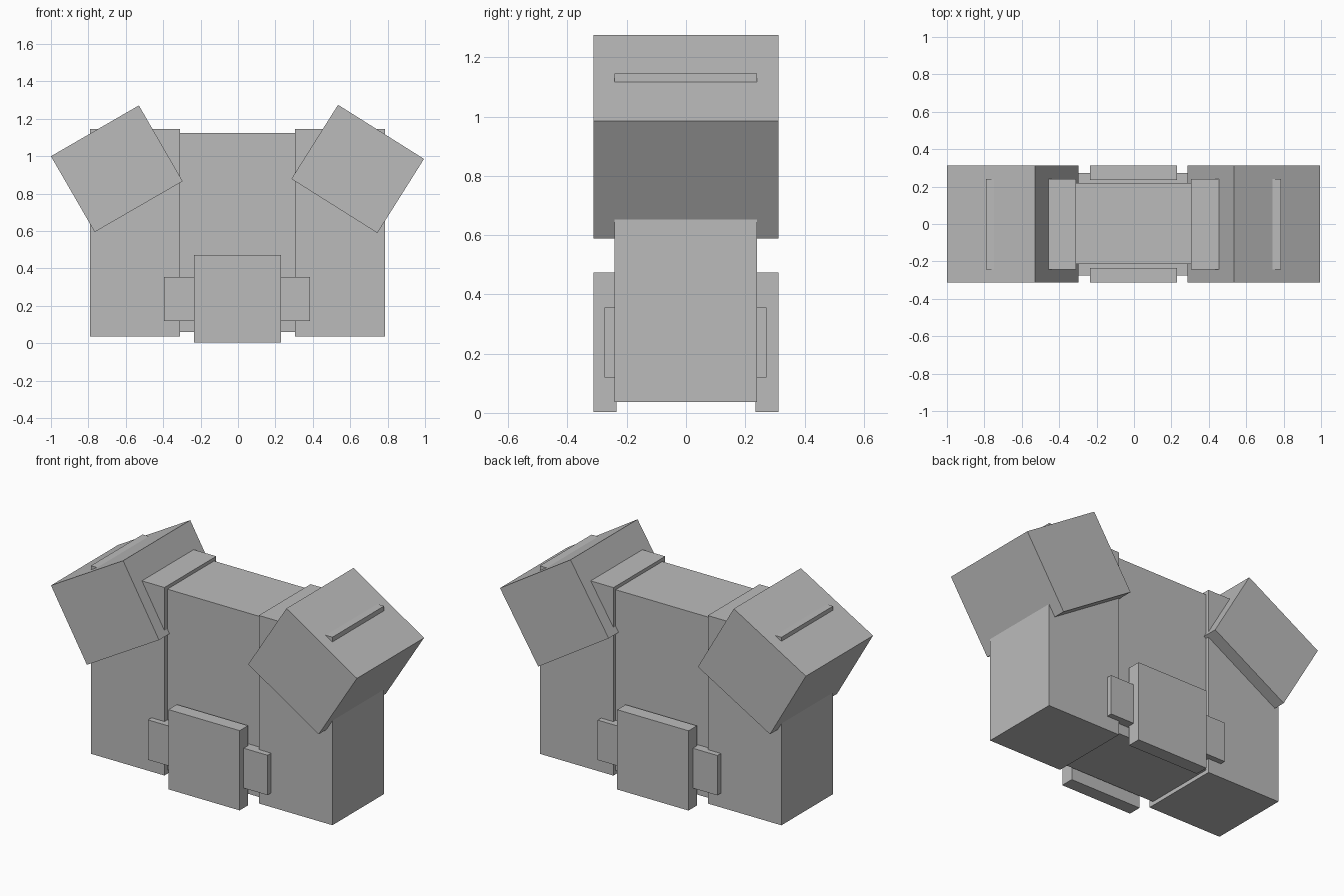
import bpy
import bmesh
from mathutils import Matrix, Vector

if "Cube" in bpy.data.objects:
    bpy.data.objects.remove(bpy.data.objects["Cube"])

grey = bpy.data.materials.new("plain grey")
grey.diffuse_color = (0.5, 0.5, 0.5, 1)
grey.use_nodes = True
grey.node_tree.nodes["Principled BSDF"].inputs["Base Color"].default_value = grey.diffuse_color


def prism(name, outline, y0, y1):
    """Extrude an x-z outline from y0 to y1."""
    bm = bmesh.new()
    face = bm.faces.new([bm.verts.new((x, y0, z)) for x, z in outline])
    new = bmesh.ops.extrude_face_region(bm, geom=[face])["geom"]
    moved = [v for v in new if isinstance(v, bmesh.types.BMVert)]
    bmesh.ops.translate(bm, verts=moved, vec=(0, y1 - y0, 0))
    bmesh.ops.recalc_face_normals(bm, faces=bm.faces)
    mesh = bpy.data.meshes.new(name)
    bm.to_mesh(mesh)
    bm.free()
    mesh.materials.append(grey)
    obj = bpy.data.objects.new(name, mesh)
    bpy.context.collection.objects.link(obj)
    return obj


def box(name, x0, x1, y0, y1, z0, z1):
    return prism(name, [(x0, z0), (x1, z0), (x1, z1), (x0, z1)], y0, y1)


def tilted_box(name, centre, width, height, angle, y0, y1):
    """Box turned by an angle about the y axis."""
    turn = Matrix.Rotation(angle, 2)
    corners = [(-1, -1), (1, -1), (1, 1), (-1, 1)]
    outline = [Vector(centre) + turn @ Vector((a * width / 2, b * height / 2))
               for a, b in corners]
    return prism(name, outline, y0, y1)


# Torso: middle block between two taller side blocks
box("torso_middle", -0.31, 0.305, -0.215, 0.22, 0.06, 1.125)
box("torso_side_left", -0.79, -0.31, -0.242, 0.24, 0.037, 1.145)
box("torso_side_right", 0.305, 0.785, -0.242, 0.24, 0.037, 1.145)

# Belt block and the hanging front and back plates
box("belt", -0.395, 0.385, -0.275, 0.272, 0.12, 0.355)
box("front_plate", -0.235, 0.23, -0.313, -0.235, 0.003, 0.473)
box("back_plate", -0.235, 0.23, 0.234, 0.312, 0.003, 0.473)

# Tilted shoulder pads
tilted_box("shoulder_left", (-0.648, 0.933), 0.543, 0.468, 0.524, -0.313, 0.312)
tilted_box("shoulder_right", (0.64, 0.932), 0.543, 0.468, -0.562, -0.313, 0.312)
